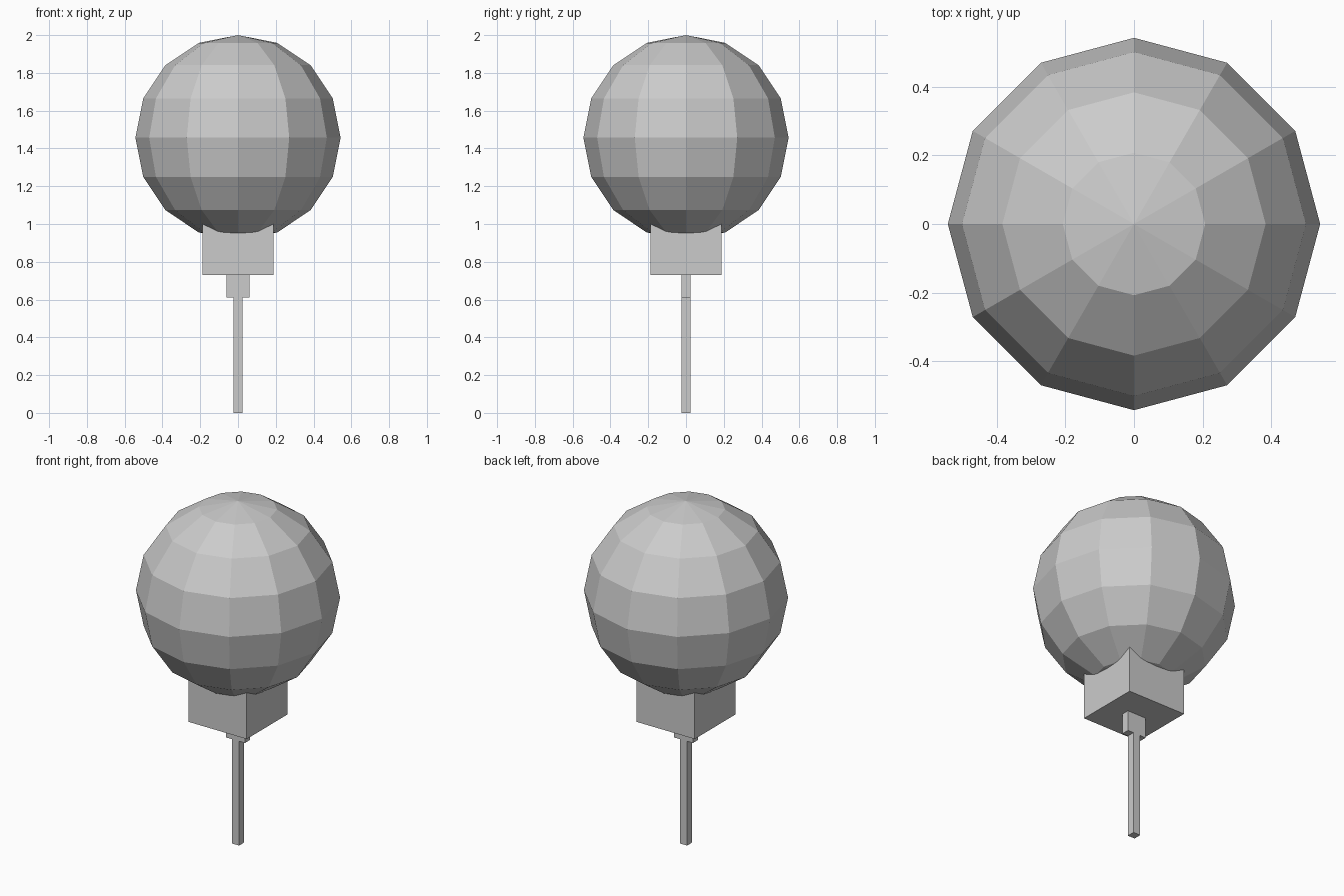
import bpy

default = bpy.data.objects.get("Cube")
if default:
    bpy.data.objects.remove(default, do_unlink=True)

# Single plain colour
grey = bpy.data.materials.new("light_grey")
grey.use_nodes = True
colour = (0.6, 0.6, 0.6, 1)
grey.diffuse_color = colour
grey.node_tree.nodes["Principled BSDF"].inputs["Base Color"].default_value = colour


def finish(name):
    obj = bpy.context.object
    obj.name = name
    obj.data.materials.append(grey)
    return obj


def box(name, width, depth, bottom, top):
    bpy.ops.mesh.primitive_cube_add(size=1, location=(0, 0, (bottom + top) / 2))
    obj = finish(name)
    obj.scale = (width, depth, top - bottom)
    bpy.ops.object.transform_apply(location=False, rotation=False, scale=True)


# Faceted ball on top
RADIUS = 0.543
bpy.ops.mesh.primitive_uv_sphere_add(segments=12, ring_count=8, radius=RADIUS,
                                     location=(0, 0, 2 - RADIUS))
finish("ball")
bpy.ops.object.shade_flat()

# Base block, flat tab and thin stick below
box("base_block", 0.376, 0.376, 0.73, 1.106)
box("flat_tab", 0.122, 0.046, 0.61, 0.73)
box("stick", 0.046, 0.046, 0, 0.61)
